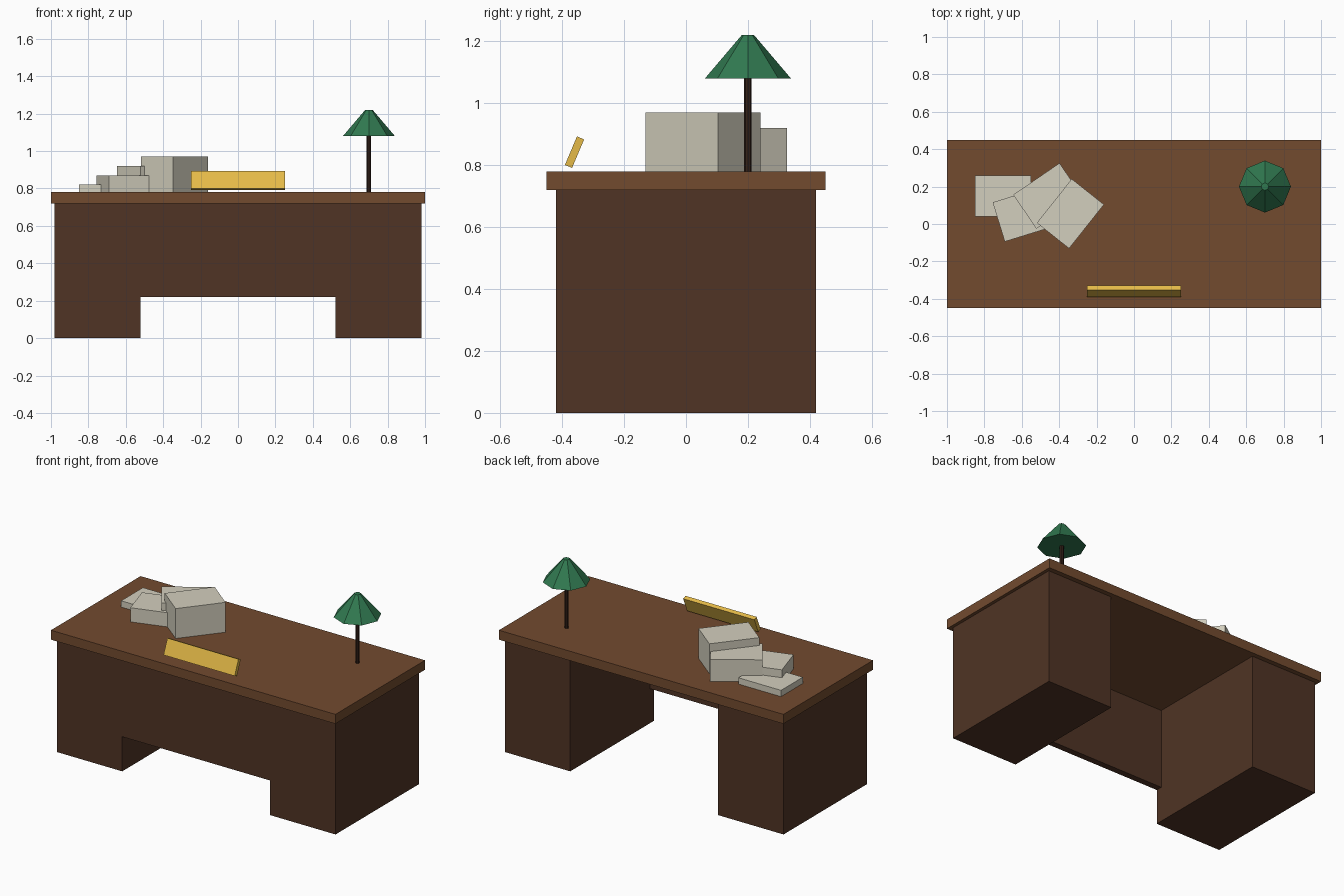
import bpy

if "Cube" in bpy.data.objects:
    bpy.data.objects.remove(bpy.data.objects["Cube"])


def material(name, rgb):
    mat = bpy.data.materials.new(name)
    mat.diffuse_color = (*rgb, 1)
    mat.use_nodes = True
    mat.node_tree.nodes["Principled BSDF"].inputs["Base Color"].default_value = mat.diffuse_color
    return mat


TOP_WOOD = material("top_wood", (0.17, 0.07, 0.028))
DARK_WOOD = material("dark_wood", (0.08, 0.034, 0.018))
PAPER = material("paper", (0.65, 0.62, 0.51))
BRASS = material("brass", (0.78, 0.49, 0.065))
GREEN = material("green_shade", (0.03, 0.19, 0.08))
POLE = material("pole_metal", (0.035, 0.016, 0.01))


def finish(name, mat):
    obj = bpy.context.object
    obj.name = name
    obj.data.materials.append(mat)
    return obj


def box(name, center, size, mat, rot=(0, 0, 0)):
    bpy.ops.mesh.primitive_cube_add(size=1, location=center, rotation=rot)
    bpy.context.object.scale = size
    return finish(name, mat)


def cone(name, x, y, z0, z1, r0, r1, mat):
    bpy.ops.mesh.primitive_cone_add(vertices=8, radius1=r0, radius2=r1,
                                    depth=z1 - z0, location=(x, y, (z0 + z1) / 2))
    return finish(name, mat)


# Desk: top slab, two pedestals and a flush front panel
DESK_Z = 0.78
box("desk_top", (0, 0, 0.75), (2, 0.9, 0.06), TOP_WOOD)
for side, label in ((-1, "left"), (1, "right")):
    box(f"{label}_pedestal", (side * 0.75, 0, 0.36), (0.46, 0.84, 0.72), DARK_WOOD)
box("front_panel", (0, -0.40, 0.47), (1.04, 0.04, 0.50), DARK_WOOD)

# Paper stacks: each taller and turned further than the last
for i in range(4):
    height = 0.04 + 0.05 * i
    y = 0.15 if i % 2 == 0 else 0.055
    box(f"paper_stack_{i + 1}", (-0.70 + 0.12 * i, y, DESK_Z + height / 2),
        (0.30, 0.22, height), PAPER, (0, 0, 0.3 * i))

# Desk plate leaning back
box("desk_plate", (0, -0.36, 0.842), (0.5, 0.025, 0.1), BRASS, (-0.4, 0, 0))

# Lamp: thin pole and eight-sided shade
cone("lamp_pole", 0.7, 0.2, DESK_Z, 1.10, 0.012, 0.012, POLE)
cone("lamp_shade", 0.7, 0.2, 1.08, 1.22, 0.139, 0.02, GREEN)
